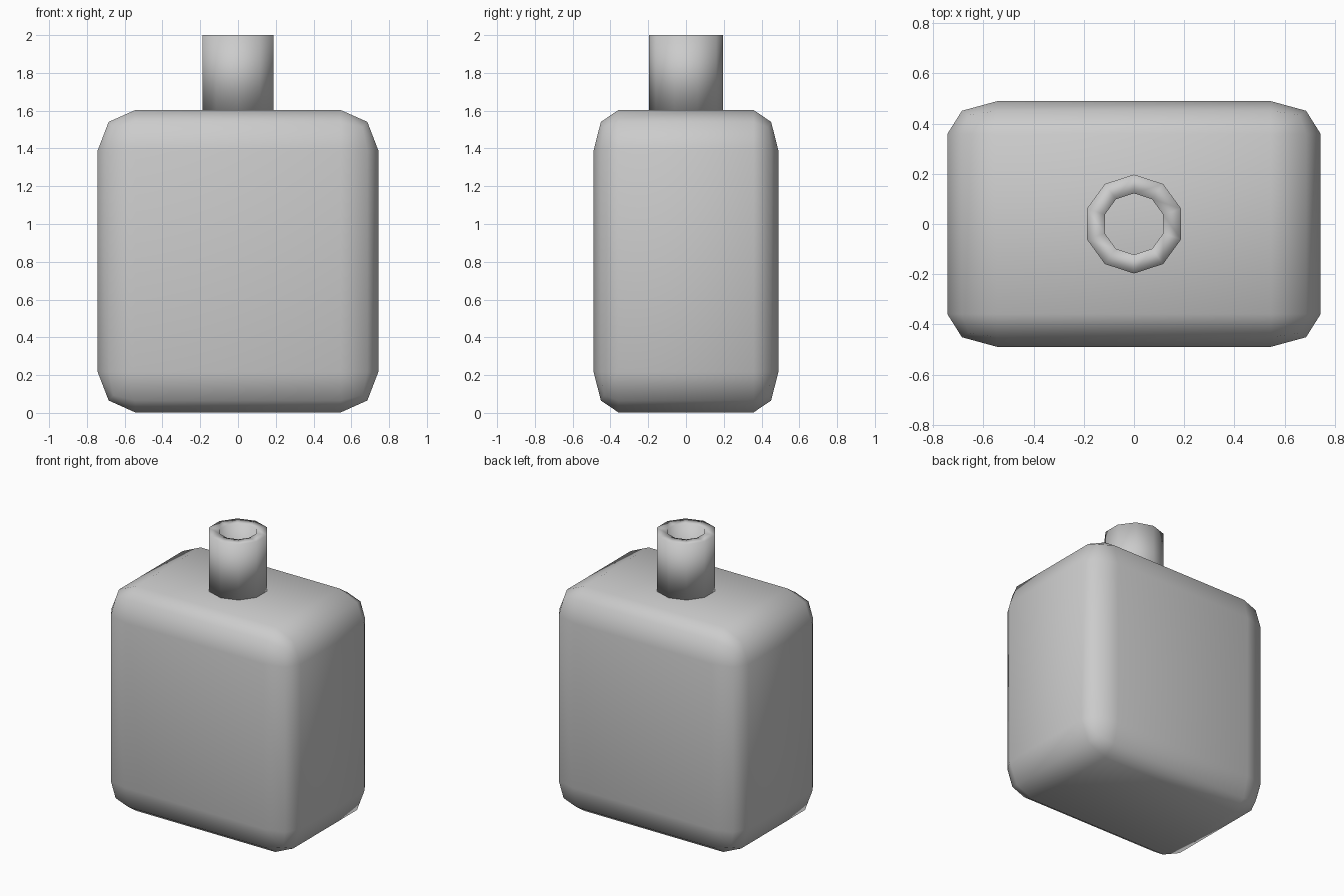
import bpy, bmesh, math

if "Cube" in bpy.data.objects:
    bpy.data.objects.remove(bpy.data.objects["Cube"])


def finish(name, bm):
    bmesh.ops.recalc_face_normals(bm, faces=bm.faces)
    mesh = bpy.data.meshes.new(name)
    bm.to_mesh(mesh)
    bm.free()
    mesh.shade_smooth()
    obj = bpy.data.objects.new(name, mesh)
    bpy.context.collection.objects.link(obj)
    return obj


# Body: cube bevelled evenly, then stretched into a bottle shape
bm = bmesh.new()
bmesh.ops.create_cube(bm, size=2)
bmesh.ops.bevel(bm, geom=bm.edges[:], offset=0.267, segments=2,
                profile=0.5, affect='EDGES')
bmesh.ops.scale(bm, vec=(0.743, 0.489, 0.8), verts=bm.verts)
bmesh.ops.translate(bm, vec=(0, 0, 0.803), verts=bm.verts)
finish("bottle_body", bm)

# Neck: ten-sided hollow tube, one square section swept round the axis
bm = bmesh.new()
SIDES = 10
section = [(0.197, 1.6), (0.197, 2.0), (0.122, 2.0), (0.122, 1.6)]
rings = []
for i in range(SIDES):
    a = math.pi / 2 + 2 * math.pi * i / SIDES
    rings.append([bm.verts.new((r * math.cos(a), r * math.sin(a), z))
                  for r, z in section])
for i in range(SIDES):
    p, q = rings[i], rings[(i + 1) % SIDES]
    for j in range(4):
        k = (j + 1) % 4
        bm.faces.new((p[j], q[j], q[k], p[k]))
finish("bottle_neck", bm)
